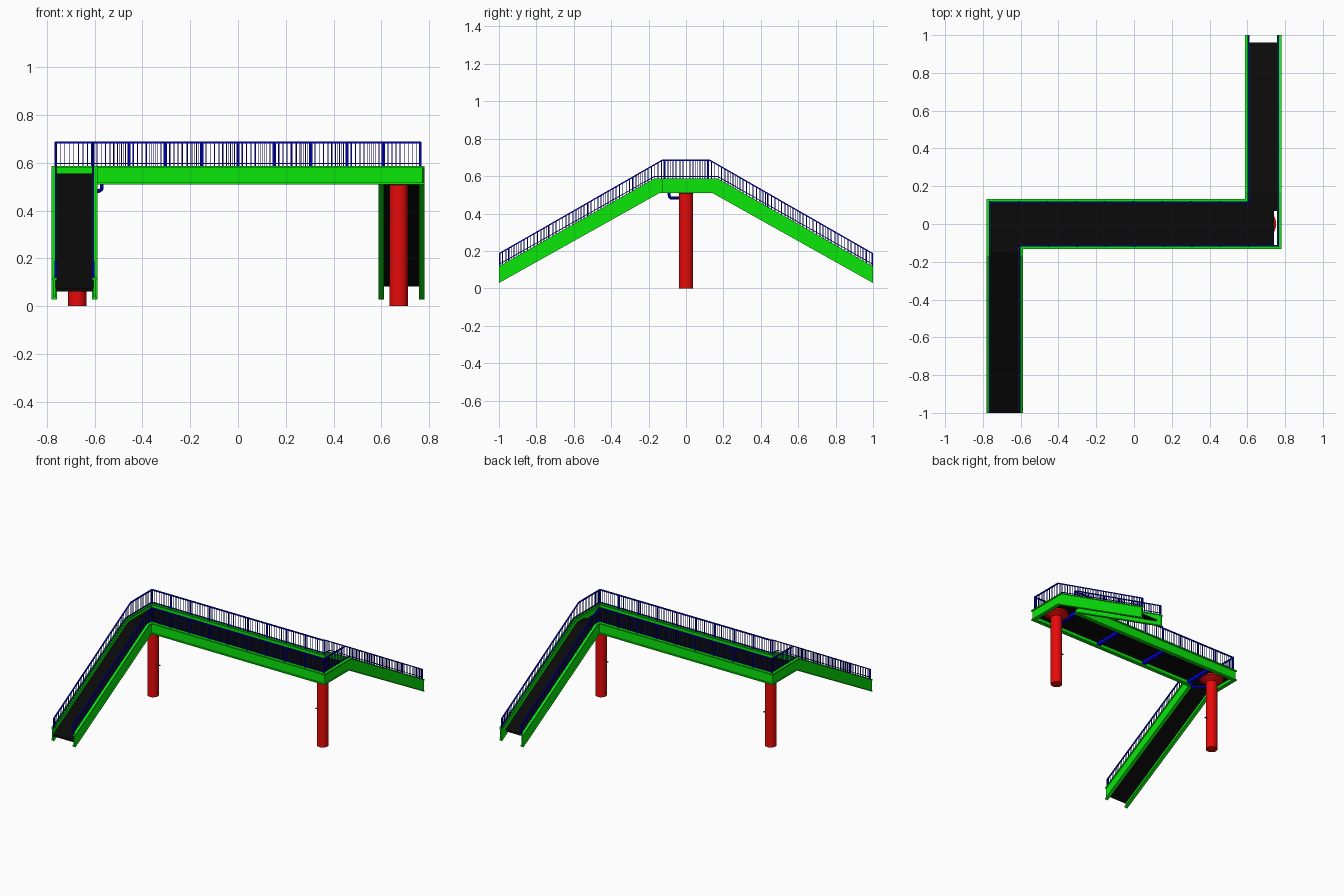
import bpy, bmesh, math
from mathutils import Vector, Matrix

if "Cube" in bpy.data.objects:
    bpy.data.objects.remove(bpy.data.objects["Cube"])


def material(name, rgb):
    m = bpy.data.materials.new(name)
    m.diffuse_color = (*rgb, 1)
    m.use_nodes = True
    m.node_tree.nodes["Principled BSDF"].inputs["Base Color"].default_value = m.diffuse_color
    return m


GREEN = material("green_paint", (0.003, 0.8, 0.003))
BLUE = material("blue_paint", (0.0, 0.0, 0.55))
RED = material("red_paint", (0.8, 0.003, 0.003))
BLACK = material("asphalt", (0.003, 0.003, 0.003))


def finish(bm, name, mat, smooth=False):
    bmesh.ops.recalc_face_normals(bm, faces=bm.faces)
    me = bpy.data.meshes.new(name)
    bm.to_mesh(me)
    bm.free()
    me.materials.append(mat)
    ob = bpy.data.objects.new(name, me)
    bpy.context.collection.objects.link(ob)
    if smooth:
        bpy.ops.object.select_all(action='DESELECT')
        ob.select_set(True)
        bpy.context.view_layer.objects.active = ob
        bpy.ops.object.shade_smooth_by_angle(angle=math.radians(35))
    return ob


def level(z, knee, slope=0.565):
    """Height profile: flat across the span, dropping along both ramps."""
    return lambda y: z - slope * max(0, abs(y) - knee)


def shift(f, d):
    return lambda y: f(y) + d


def strip(bm, path, half, bottom, top):
    """Sweep a rectangle along a plan path with mitred corners."""
    pts = [Vector(p) for p in path]
    rings = []
    for i, p in enumerate(pts):
        a = (p - pts[i - 1]).normalized() if i else None
        b = (pts[i + 1] - p).normalized() if i < len(pts) - 1 else None
        a, b = a or b, b or a
        na, nb = Vector((-a.y, a.x)), Vector((-b.y, b.x))
        n = (na + nb) / (1 + na.dot(nb)) * half
        l, r = p + n, p - n
        rings.append([bm.verts.new((q.x, q.y, f(p.y))) for q, f in
                      ((l, bottom), (r, bottom), (r, top), (l, top))])
    for u, v in zip(rings, rings[1:]):
        for k in range(4):
            bm.faces.new((u[k], u[(k + 1) % 4], v[(k + 1) % 4], v[k]))
    bm.faces.new(rings[0])
    bm.faces.new(rings[-1])


def box(bm, lo, hi):
    lo, hi = Vector(lo), Vector(hi)
    m = Matrix.Translation((lo + hi) / 2) @ Matrix.Diagonal((*(hi - lo), 1))
    bmesh.ops.create_cube(bm, size=1, matrix=m)


def z_path(outer, inner, y, knees, sign):
    """Ramp, span, ramp; sign -1 gives the half-turn twin."""
    p = [(-outer, -1)] + [(-outer, -k) for k in reversed(knees)]
    p += [(-outer, y), (inner, y)] + [(inner, k) for k in knees] + [(inner, 1)]
    return [(sign * a, sign * b) for a, b in p]


g_top, g_bot = level(0.587, 0.17), level(0.509, 0.142, 0.56)
r_top, r_bot = level(0.69, 0.125, 0.573), level(0.6, 0.17)

for side, s in (("back", 1), ("front", -1)):
    # I-section girder
    path = z_path(0.769, 0.6, 0.122, (0.142, 0.17), s)
    bm = bmesh.new()
    strip(bm, path, 0.0115, shift(g_top, -0.008), g_top)
    strip(bm, path, 0.0115, g_bot, shift(g_bot, 0.008))
    strip(bm, path, 0.004, shift(g_bot, 0.008), shift(g_top, -0.008))
    finish(bm, side + "_girder", GREEN)

    # handrail and lower rail
    path = z_path(0.763, 0.606, 0.116, (0.125, 0.17), s)
    bm = bmesh.new()
    strip(bm, path, 0.004, shift(r_top, -0.008), r_top)
    strip(bm, path, 0.0025, shift(r_bot, -0.005), r_bot)
    finish(bm, side + "_rails", BLUE)

    # balusters, with thicker posts on the level part
    corners = [Vector(p) for p in z_path(0.763, 0.606, 0.116, (), s)]
    balusters, posts = bmesh.new(), bmesh.new()
    per_bay = 8 if s > 0 else 9
    for seg, (a, b) in enumerate(zip(corners, corners[1:])):
        n = 9 * per_bay if seg == 1 else round((b - a).length / 0.152 * per_bay)
        for i in range(n + 1):
            p = a.lerp(b, i / n)
            end = abs(p.y) > 0.999
            post = end or (seg == 1 and i % per_bay == 0)
            h = 0.0045 if post else 0.0014
            if end:
                p.y *= 0.9955
            box(posts if post else balusters,
                (p.x - h, p.y - h, g_top(p.y) - 0.004),
                (p.x + h, p.y + h, r_top(p.y) - 0.003))
    finish(balusters, side + "_balusters", BLUE)
    finish(posts, side + "_posts", BLUE)

# walking decks
d_top = level(0.555, 0.15)
d_bot = shift(d_top, -0.014)
for name, path, half in (
        ("span_deck", [(-0.765, 0), (0.74, 0)], 0.117),
        ("front_ramp_deck", [(-0.6845, -1), (-0.6845, -0.15), (-0.6845, -0.117)], 0.08),
        ("back_ramp_deck", [(0.682, 0.96), (0.682, 0.15), (0.682, 0.07)], 0.075)):
    bm = bmesh.new()
    strip(bm, path, half, d_bot, d_top)
    finish(bm, name, BLACK)

# cross beams under the span
bm = bmesh.new()
for x in (-0.57, -0.18, 0.21, 0.59):
    box(bm, (x - 0.011, -0.118, 0.518), (x + 0.011, 0.118, 0.543))
finish(bm, "cross_beams", BLUE)

# columns with flared heads, and a small bracket on each
for side, s in (("left", -1), ("right", 1)):
    bm = bmesh.new()
    profile = [(0, 0), (0.038, 0), (0.038, 0.508), (0.08, 0.53), (0.08, 0.541), (0, 0.541)]
    vs = [bm.verts.new((r, 0, z)) for r, z in profile]
    es = [bm.edges.new(e) for e in zip(vs, vs[1:])]
    bmesh.ops.spin(bm, geom=vs + es, axis=(0, 0, 1), cent=(0, 0, 0),
                   angle=math.tau, steps=32, use_duplicate=False)
    bmesh.ops.remove_doubles(bm, verts=bm.verts, dist=1e-5)
    bmesh.ops.translate(bm, verts=bm.verts, vec=(s * 0.673, 0, 0))
    finish(bm, side + "_column", RED, True)
    bm = bmesh.new()
    x0, x1 = sorted((s * 0.64, s * 0.615))
    z = 0.25 if s > 0 else 0.225
    box(bm, (x0, -0.003, z - 0.003), (x1, 0.003, z + 0.003))
    finish(bm, side + "_bracket", BLACK)

# drain pipe from the deck to the left column
cu = bpy.data.curves.new("drain_pipe", 'CURVE')
cu.dimensions = '3D'
cu.bevel_depth = 0.008
cu.bevel_resolution = 2
cu.use_fill_caps = True
pts = [(-0.57, -0.09, 0.545), (-0.57, -0.09, 0.5), (-0.572, -0.088, 0.488),
       (-0.582, -0.08, 0.482), (-0.65, -0.02, 0.482)]
sp = cu.splines.new('POLY')
sp.points.add(len(pts) - 1)
for q, p in zip(sp.points, pts):
    q.co = (*p, 1)
cu.materials.append(BLUE)
bpy.context.collection.objects.link(bpy.data.objects.new("drain_pipe", cu))
